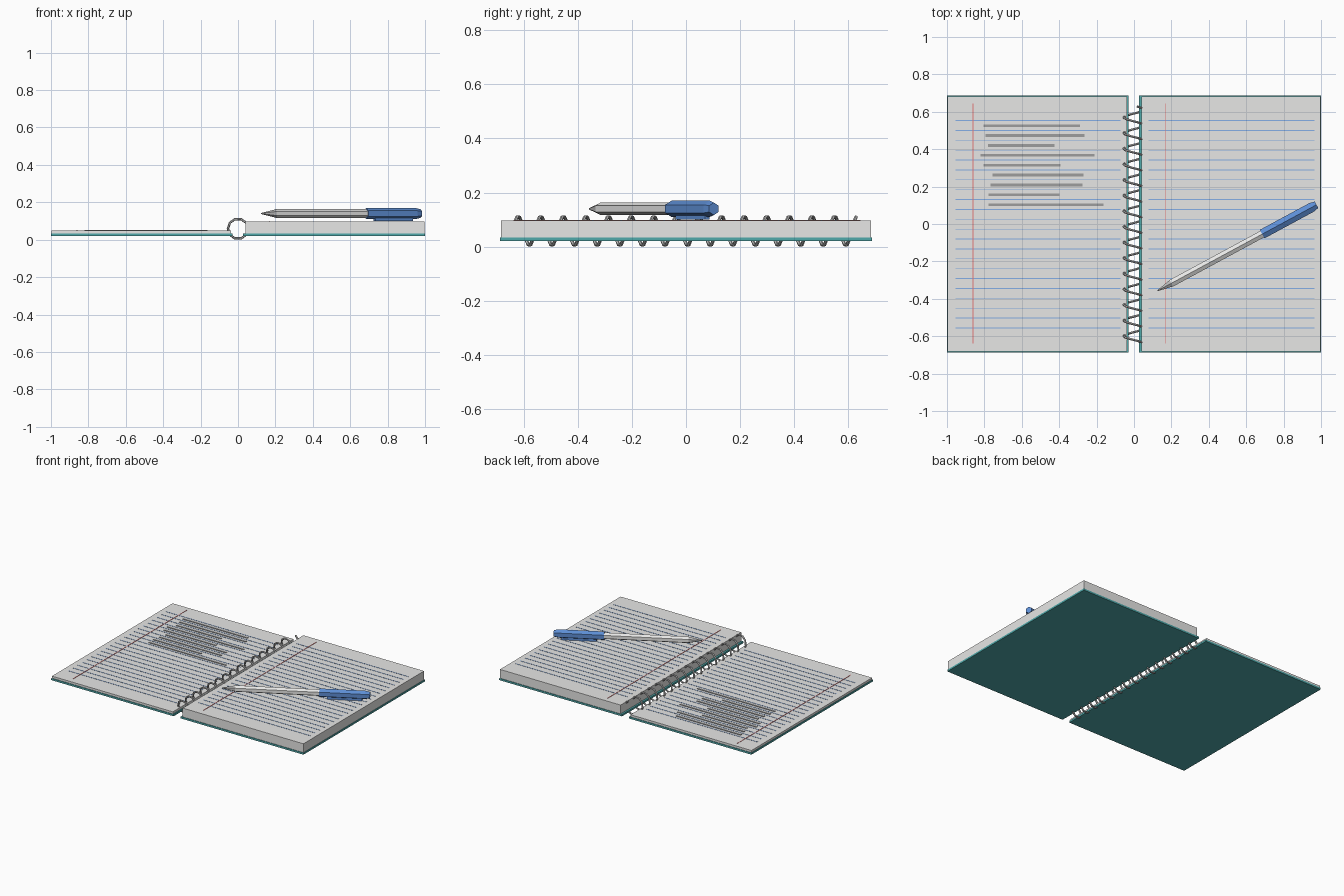
import bpy, bmesh, math
from mathutils import Matrix, Vector

if "Cube" in bpy.data.objects:
    bpy.data.objects.remove(bpy.data.objects["Cube"])


def material(name, r, g, b):
    m = bpy.data.materials.new(name)
    m.diffuse_color = (r, g, b, 1)
    m.use_nodes = True
    m.node_tree.nodes["Principled BSDF"].inputs["Base Color"].default_value = m.diffuse_color
    return m


TEAL = material("teal cover", 0.08, 0.4, 0.41)
PAPER = material("paper", 0.8, 0.8, 0.79)
LINE = material("blue rule", 0.25, 0.45, 0.85)
MARGIN = material("red margin", 0.85, 0.2, 0.2)
INK = material("grey writing", 0.34, 0.34, 0.34)
WIRE = material("wire", 0.55, 0.55, 0.55)
BARREL = material("silver barrel", 0.8, 0.8, 0.79)
TIP = material("grey tip", 0.5, 0.5, 0.5)
CAP = material("blue cap", 0.11, 0.27, 0.66)


def finish(name, bm, mat):
    bmesh.ops.recalc_face_normals(bm, faces=bm.faces[:])
    me = bpy.data.meshes.new(name)
    bm.to_mesh(me)
    bm.free()
    me.materials.append(mat)
    ob = bpy.data.objects.new(name, me)
    bpy.context.collection.objects.link(ob)
    return ob


def boxes(name, mat, items):
    """One mesh of boxes, each given as (x0, x1, y0, y1, z0, z1)."""
    bm = bmesh.new()
    for x0, x1, y0, y1, z0, z1 in items:
        c = Vector((x0 + x1, y0 + y1, z0 + z1)) / 2
        size = Matrix.Diagonal((x1 - x0, y1 - y0, z1 - z0, 1))
        bmesh.ops.create_cube(bm, size=1, matrix=Matrix.Translation(c) @ size)
    return finish(name, bm, mat)


def lathe_hex(name, mat, profile):
    """Six-sided solid along local x from (position, radius) pairs, one edge up."""
    bm = bmesh.new()
    rings = [[bm.verts.new((t, r * math.sin(a * math.pi / 3), r * math.cos(a * math.pi / 3)))
              for a in range(6)] for t, r in profile]
    for p, q in zip(rings, rings[1:]):
        for i in range(6):
            bm.faces.new((p[i], p[(i + 1) % 6], q[(i + 1) % 6], q[i]))
    bm.faces.new(rings[0])
    bm.faces.new(rings[-1])
    return finish(name, bm, mat)


# Covers and page blocks
LEFT_TOP, RIGHT_TOP = 0.049, 0.097
boxes("left_cover", TEAL, [(-1, -0.03, -0.687, 0.687, 0.021, 0.034)])
boxes("right_cover", TEAL, [(0.027, 1, -0.687, 0.687, 0.021, 0.034)])
boxes("left_pages", PAPER, [(-0.997, -0.038, -0.683, 0.683, 0.034, LEFT_TOP)])
boxes("right_pages", PAPER, [(0.04, 0.997, -0.683, 0.683, 0.034, RIGHT_TOP)])

# Ruled lines and margins on both pages
for side, x0, x1, xm, z in (("left", -0.955, -0.072, -0.86, LEFT_TOP),
                            ("right", 0.077, 0.965, 0.17, RIGHT_TOP)):
    ys = [0.553 - i * 0.0528 for i in range(22)]
    boxes(side + "_rules", LINE, [(x0, x1, y - 0.0022, y + 0.0022, z, z + 0.0015) for y in ys])
    boxes(side + "_margin", MARGIN, [(xm - 0.0022, xm + 0.0022, -0.638, 0.645, z, z + 0.002)])

# Handwriting bars between the rules
spans = [(-.805, -.29), (-.795, -.265), (-.78, -.425), (-.82, -.21), (-.805, -.393),
         (-.757, -.27), (-.767, -.275), (-.778, -.398), (-.778, -.163)]
boxes("handwriting", INK, [(a, b, 0.518 - i * 0.0528, 0.533 - i * 0.0528, LEFT_TOP, LEFT_TOP + 0.003)
                           for i, (a, b) in enumerate(spans)])

# Spiral binding: a helix swept with a thin six-sided section
STEPS, R, r, PITCH, ZC = 10, 0.054, 0.0065, 0.0835, 0.0585
bm = bmesh.new()
prev = None
for k in range(int(15.2 * STEPS) + 1):
    a = 2 * math.pi * k / STEPS
    c = Vector((R * math.cos(a), -0.641 + PITCH * k / STEPS, ZC + R * math.sin(a)))
    tangent = Vector((-R * math.sin(a), PITCH / (2 * math.pi), R * math.cos(a))).normalized()
    out = Vector((math.cos(a), 0, math.sin(a)))
    side = tangent.cross(out)
    ring = [bm.verts.new(c + r * (out * math.cos(j * math.pi / 3) + side * math.sin(j * math.pi / 3)))
            for j in range(6)]
    if prev:
        for j in range(6):
            bm.faces.new((prev[j], prev[(j + 1) % 6], ring[(j + 1) % 6], ring[j]))
    else:
        bm.faces.new(ring)
    prev = ring
bm.faces.new(prev)
finish("spiral_binding", bm, WIRE)

# Pen lying on the right page, built along x and then turned
pen = [
    lathe_hex("pen_tip", TIP, [(0, 0.003), (0.085, 0.022)]),
    lathe_hex("pen_barrel", BARREL, [(0.085, 0.023), (0.64, 0.023)]),
    lathe_hex("pen_cap", CAP, [(0.637, 0.03), (0.935, 0.03), (0.967, 0.023)]),
    boxes("pen_clip", CAP, [(0.687, 0.915, -0.01, 0.01, -0.04, -0.02)]),
]
for ob in pen:
    ob.data.transform(Matrix.Translation((0.125, -0.357, 0.14)) @ Matrix.Rotation(math.radians(28.4), 4, 'Z'))
